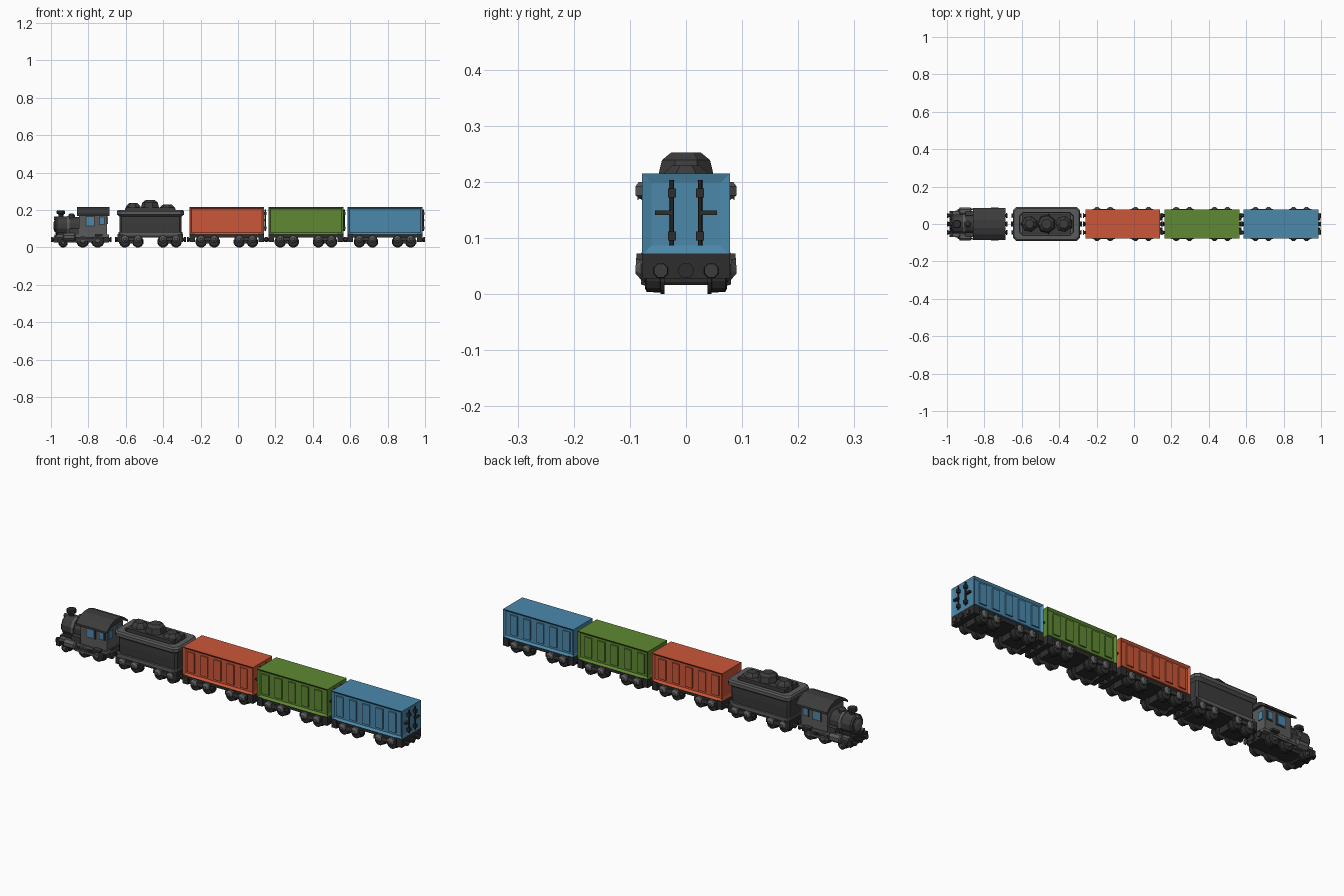
import bpy, bmesh, math
from mathutils import Matrix, Vector

if "Cube" in bpy.data.objects:
    bpy.data.objects.remove(bpy.data.objects["Cube"])


def mat(name, r, g, b):
    m = bpy.data.materials.new(name)
    m.diffuse_color = (r, g, b, 1)
    m.use_nodes = True
    m.node_tree.nodes["Principled BSDF"].inputs["Base Color"].default_value = m.diffuse_color
    return m


BLACK = mat("black iron", .027, .027, .027)
DARK = mat("dark grey", .045, .045, .045)
GREY = mat("mid grey", .105, .105, .105)
ORANGE = mat("orange paint", .60, .095, .04)
GREEN = mat("green paint", .115, .25, .033)
BLUE = mat("blue paint", .07, .25, .41)


def finish(bm, name, m):
    bmesh.ops.recalc_face_normals(bm, faces=bm.faces)
    me = bpy.data.meshes.new(name)
    bm.to_mesh(me)
    bm.free()
    me.materials.append(m)
    o = bpy.data.objects.new(name, me)
    bpy.context.collection.objects.link(o)
    return o


def box(name, m, x0, x1, y0, y1, z0, z1):
    bm = bmesh.new()
    bmesh.ops.create_cube(bm, size=1, matrix=Matrix.Translation(((x0+x1)/2, (y0+y1)/2, (z0+z1)/2))
                          @ Matrix.Diagonal((x1-x0, y1-y0, z1-z0, 1)))
    return finish(bm, name, m)


def lathe(name, m, p, axis, prof, n=10):
    """Stack of n-sided rings: prof = [(distance along axis, radius)...]"""
    bm = bmesh.new()
    rings = []
    for d, r in prof:
        ring = []
        for i in range(n):
            a = 2*math.pi*(i+.5)/n
            u, v = r*math.cos(a), r*math.sin(a)
            c = {'x': (d, u, v), 'y': (u, d, v), 'z': (u, v, d)}[axis]
            ring.append(bm.verts.new(Vector(p)+Vector(c)))
        rings.append(ring)
    skin(bm, rings)
    return finish(bm, name, m)


def skin(bm, rings):
    n = len(rings[0])
    for a, b in zip(rings, rings[1:]):
        for i in range(n):
            bm.faces.new((a[i], a[(i+1) % n], b[(i+1) % n], b[i]))
    bm.faces.new(rings[0])
    bm.faces.new(rings[-1])


def tub(name, m, cx, prof, ch):
    """Stack of rectangles with cut corners: prof = [(half x, half y, z)...]"""
    bm = bmesh.new()
    rings = []
    for hx, hy, z in prof:
        pts = [(hx, hy-ch), (hx-ch, hy), (ch-hx, hy), (-hx, hy-ch),
               (-hx, ch-hy), (ch-hx, -hy), (hx-ch, -hy), (hx, ch-hy)]
        rings.append([bm.verts.new((cx+x, y, z)) for x, y in pts])
    skin(bm, rings)
    return finish(bm, name, m)


def prism(name, m, pts, x0, x1):
    """Extrude a (y, z) outline along x."""
    bm = bmesh.new()
    skin(bm, [[bm.verts.new((x, y, z)) for y, z in pts] for x in (x0, x1)])
    return finish(bm, name, m)


# ---- running gear ----
def wheel_pair(x, r, tag):
    lathe(tag+"_axle", DARK, (x, 0, r), 'y', [(-.075, .008), (.075, .008)], 8)
    for s in (-1, 1):
        lathe(tag+"_wheel", BLACK, (x, 0, r), 'y',
              [(s*.038, r*1.04), (s*.045, r*1.04), (s*.046, r*.9), (s*.07, r*.88), (s*.073, r*.6)], 12)


def bogie(x, tag):
    box(tag+"_bogie_block", BLACK, x-.045, x+.045, -.04, .04, .02, .06)
    for dx in (-.035, .035):
        wheel_pair(x+dx, .03, tag)
        for s in (-1, 1):
            lathe(tag+"_axle_box", GREY, (x+dx, 0, .044), 'y', [(s*.07, .021), (s*.08, .02), (s*.09, .008)], 8)
    for s in (-1, 1):
        y0, y1 = sorted((s*.07, s*.08))
        box(tag+"_bogie_side", DARK, x-.06, x+.06, y0, y1, .036, .054)


def chassis(cx, half, tag):
    box(tag+"_underframe", BLACK, cx-half, cx+half, -.07, .07, .052, .072)
    for s in (-1, 1):
        bogie(cx+s*.102, tag)
        xe = cx+s*half
        x0, x1 = sorted((xe-s*.03, xe))
        box(tag+"_end_beam", BLACK, x0, x1, -.078, .078, .028, .072)
        couplings(xe, s, tag)


def couplings(xe, s, tag):
    lathe(tag+"_coupler", BLACK, (xe, 0, .042), 'x', [(0, .008), (s*.006, .014), (s*.014, .014)], 12)
    for y in (-.045, .045):
        lathe(tag+"_buffer", DARK, (xe, y, .042), 'x', [(0, .008), (s*.006, .008), (s*.007, .014), (s*.013, .013)], 8)


# ---- wagons ----
def wagon(cx, m, tag):
    hx, hy, z0, z1 = .2, .078, .07, .215
    body = box(tag+"_body", m, cx-hx, cx+hx, -hy, hy, z0, z1)
    bm = bmesh.new()
    bm.from_mesh(body.data)
    sides = [f for f in bm.faces if abs(f.normal.y) > .5]
    ends = [f for f in bm.faces if abs(f.normal.x) > .5]
    bmesh.ops.inset_individual(bm, faces=sides, thickness=.015, depth=-.01)
    bmesh.ops.inset_individual(bm, faces=ends, thickness=.023, depth=-.005)
    bm.to_mesh(body.data)
    bm.free()
    for s in (-1, 1):
        y0, y1 = sorted((s*.067, s*.075))
        for i in range(5):
            x = cx-.157+i*.075
            box(tag+"_side_rib", m, x-.02, x+.02, y0, y1, .092, .194)
    # locking rods and handles on the door end
    xe = cx+hx
    for s in (-1, 1):
        lathe(tag+"_door_rod", BLACK, (xe+.005, s*.025, 0), 'z', [(.087, .004), (.203, .004)], 6)
        y0, y1 = sorted((s*.025, s*.055))
        box(tag+"_door_handle", BLACK, xe-.004, xe+.01, y0, y1, .141, .149)
        for z in (.104, .18):
            box(tag+"_rod_bracket", BLACK, xe-.004, xe+.012, s*.025-.007, s*.025+.007, z-.008, z+.008)
    chassis(cx, .2, tag)


wagon(-.06, ORANGE, "orange_wagon")
wagon(.363, GREEN, "green_wagon")
wagon(.786, BLUE, "blue_wagon")

# ---- coal tender ----
T = -.468
chassis(T, .175, "tender")
tub("tender_base", GREY, T, [(.172, .078, .064), (.172, .078, .082)], .01)
tub("tender_body", DARK, T, [(.166, .068, .08), (.166, .072, .13), (.166, .072, .18)], .01)
tub("tender_rim", GREY, T, [(.166, .075, .165), (.18, .09, .176), (.18, .09, .192), (.174, .084, .2),
                            (.145, .062, .2), (.142, .06, .185)], .018)
for dx, r, top in ((-.09, .048, .236), (0, .055, .252), (.092, .05, .229)):
    lathe("coal_lump", DARK, (T+dx, 0, 0), 'z', [(.18, r), (.205, r*.95), (top-.013, r*.8), (top, r*.5)], 7)
box("coal_bed", DARK, T-.13, T+.13, -.052, .052, .18, .212)

# ---- locomotive ----
box("loco_frame", BLACK, -.98, -.69, -.045, .045, .025, .07)
box("loco_deck", GREY, -.97, -.69, -.07, .07, .054, .068)
box("front_beam", BLACK, -.986, -.965, -.07, .07, .025, .058)
couplings(-.986, -1, "loco_front")
couplings(-.69, 1, "loco_rear")
lathe("boiler", DARK, (0, 0, .115), 'x', [(-.975, .045), (-.968, .052), (-.9, .052), (-.9, .048), (-.85, .048)], 12)
lathe("boiler_door", GREY, (0, 0, .115), 'x', [(-.986, .018), (-.98, .034), (-.972, .034)], 12)
lathe("boiler_band", GREY, (0, 0, .115), 'x', [(-.915, .055), (-.9, .055)], 12)
box("boiler_saddle", DARK, -.965, -.86, -.035, .035, .06, .1)
lathe("chimney", BLACK, (-.947, 0, 0), 'z',
      [(.15, .02), (.168, .014), (.176, .014), (.18, .024), (.194, .024), (.198, .02)], 8)
lathe("steam_dome", DARK, (-.89, 0, 0), 'z', [(.15, .019), (.172, .019), (.182, .01)], 8)
lathe("headlamp", GREY, (0, 0, .155), 'x', [(-.985, .01), (-.965, .01)], 8)
prism("cab_walls", GREY, [(-.064, .064), (.064, .064), (.064, .175), (.045, .197), (-.045, .197), (-.064, .175)],
      -.85, -.7)
prism("cab_roof", DARK, [(-.086, .168), (-.086, .178), (-.055, .203), (-.022, .215), (.022, .215), (.055, .203),
                         (.086, .178), (.086, .168), (.05, .19), (-.05, .19)], -.862, -.686)
# windows: thin panes with frames, and a rear pane
for s in (-1, 1):
    for x0, x1, z0, z1 in ((-.81, -.77, .118, .162), (-.738, -.716, .125, .16)):
        y0, y1 = sorted((s*.06, s*.067))
        box("window_frame", DARK, x0-.006, x1+.006, y0, y1, z0-.006, z1+.006)
        y0, y1 = sorted((s*.062, s*.069))
        box("side_window", BLUE, x0, x1, y0, y1, z0, z1)
    # cylinders, running rods and steps
    lathe("cylinder", GREY, (0, s*.068, .055), 'x', [(-.935, .016), (-.93, .023), (-.875, .023), (-.87, .016)], 8)
    y0, y1 = sorted((s*.076, s*.084))
    box("drive_rod", GREY, -.87, -.735, y0, y1, .034, .044)
    y0, y1 = sorted((s*.06, s*.088))
    box("cab_step", DARK, -.765, -.725, y0, y1, .062, .072)
    y0, y1 = sorted((s*.04, s*.07))
    box("side_tank", DARK, -.9, -.85, y0, y1, .068, .1)
for y in (-.036, .036):
    box("rear_window", BLUE, -.702, -.696, y-.016, y+.016, .125, .165)
for x, r in ((-.935, .024), (-.83, .033), (-.75, .036)):
    wheel_pair(x, r, "loco")
    for s in (-1, 1):
        lathe("wheel_hub", GREY, (x, 0, r), 'y', [(s*.07, r*.45), (s*.08, r*.3)], 8)
